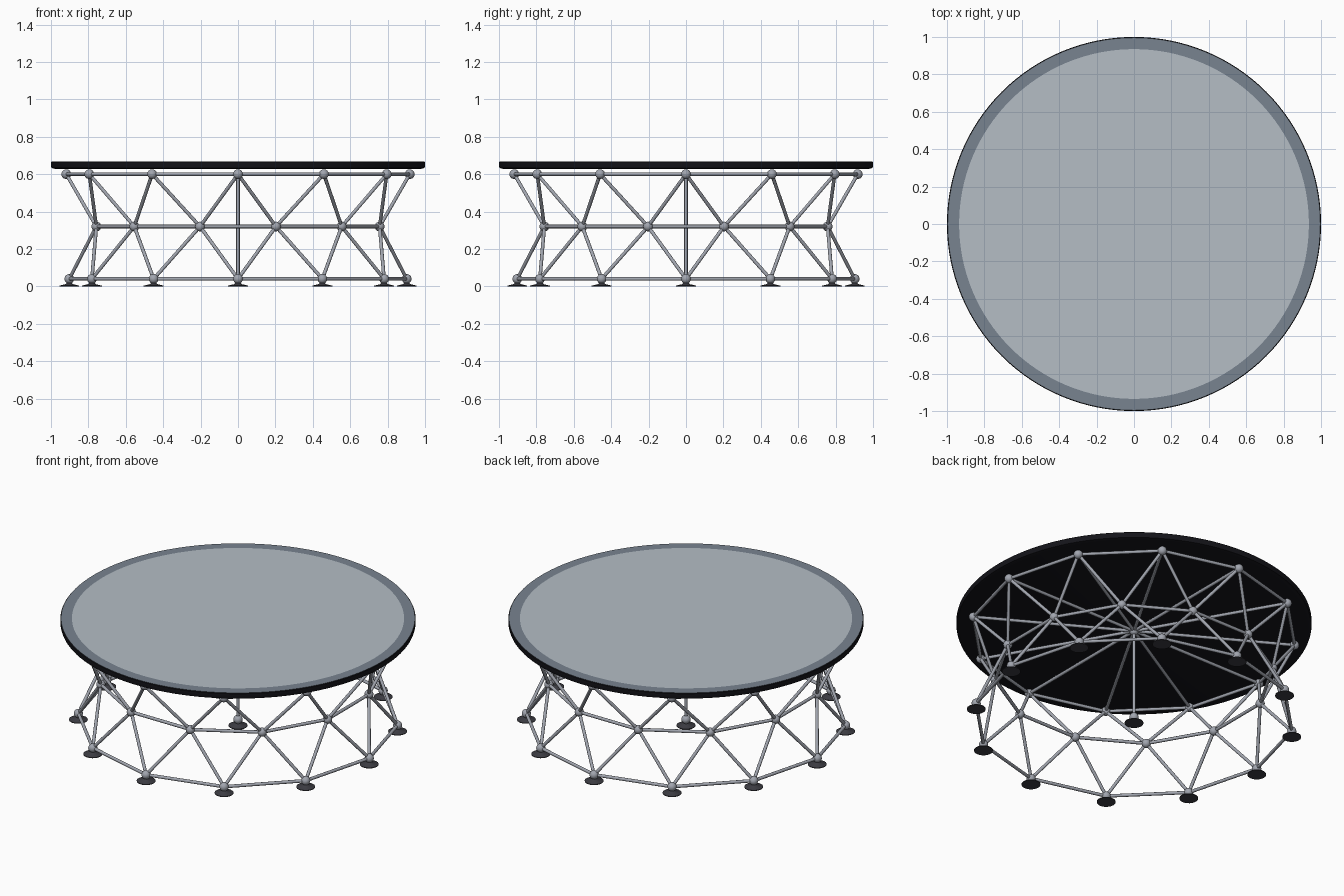
import bpy, bmesh
from math import cos, sin, tau
from mathutils import Vector

cube = bpy.data.objects.get("Cube")
if cube:
    bpy.data.objects.remove(cube)


def material(name, rgb, metallic=0.0):
    m = bpy.data.materials.new(name)
    m.use_nodes = True
    m.diffuse_color = (*rgb, 1)
    bsdf = m.node_tree.nodes["Principled BSDF"]
    bsdf.inputs["Base Color"].default_value = (*rgb, 1)
    bsdf.inputs["Metallic"].default_value = metallic
    bsdf.inputs["Roughness"].default_value = 0.4
    return m


glass = material("pale grey glass", (0.46, 0.51, 0.56))
border = material("slate border", (0.19, 0.23, 0.28))
black = material("black rim", (0.007, 0.007, 0.010))
steel = material("brushed steel", (0.36, 0.38, 0.43))
rubber = material("dark rubber", (0.045, 0.045, 0.055))

N = 12
ROD, BALL = 0.0095, 0.026
Z_TOP, Z_MID, Z_LOW = 0.60, 0.32, 0.04


def finish(name, bm, *mats):
    mesh = bpy.data.meshes.new(name)
    bmesh.ops.recalc_face_normals(bm, faces=bm.faces)
    bm.to_mesh(mesh)
    bm.free()
    ob = bpy.data.objects.new(name, mesh)
    bpy.context.collection.objects.link(ob)
    for m in mats:
        mesh.materials.append(m)
    bpy.ops.object.select_all(action='DESELECT')
    ob.select_set(True)
    bpy.context.view_layer.objects.active = ob
    bpy.ops.object.shade_smooth_by_angle(angle=0.6)
    return ob


def ring(radius, z, shift=0.0):
    return [Vector((radius * cos(tau * (i + shift) / N),
                    radius * sin(tau * (i + shift) / N), z)) for i in range(N)]


def lathe(bm, profile, steps, centre=(0, 0)):
    """Revolve (radius, z) points; the first and last rings are capped.
    Returns one list of faces per profile segment, then the caps."""
    rows = [[bm.verts.new((centre[0] + r * cos(tau * i / steps),
                           centre[1] + r * sin(tau * i / steps), z))
             for i in range(steps)] for r, z in profile]
    bands = []
    for a, b in zip(rows, rows[1:]):
        bands.append([bm.faces.new((a[i], a[(i + 1) % steps],
                                    b[(i + 1) % steps], b[i]))
                      for i in range(steps)])
    caps = [bm.faces.new(rows[0]), bm.faces.new(rows[-1])]
    return bands, caps


def rods(name, pairs, radius=ROD):
    bm = bmesh.new()
    for a, b in pairs:
        d = b - a
        mat = d.to_track_quat('Z', 'Y').to_matrix().to_4x4()
        mat.translation = (a + b) / 2
        bmesh.ops.create_cone(bm, cap_ends=True, segments=12, radius1=radius,
                              radius2=radius, depth=d.length, matrix=mat)
    return finish(name, bm, steel)


def balls(name, points):
    bm = bmesh.new()
    for p in points:
        made = bmesh.ops.create_uvsphere(bm, u_segments=20, v_segments=12, radius=BALL)
        bmesh.ops.translate(bm, verts=made["verts"], vec=p)
    return finish(name, bm, steel)


def closed(points):
    return list(zip(points, points[1:] + points[:1]))


# Round top: black underside and edge, slate border, pale glass centre
bm = bmesh.new()
bands, caps = lathe(bm, [(0.975, 0.627), (0.997, 0.633), (1.0, 0.642),
                         (1.0, 0.664), (0.996, 0.668), (0.935, 0.668)], 128)
for f in bands[-1]:
    f.material_index = 1
caps[1].material_index = 2
finish("table_top", bm, black, border, glass)

# Node positions of the three rings and the central column
top, low = ring(0.918, Z_TOP), ring(0.902, Z_LOW)
mid = ring(0.784, Z_MID, 0.5)
hub, base = Vector((0, 0, Z_TOP)), Vector((0, 0, Z_LOW))

# Ring bars
for name, pts in (("top_ring", top), ("middle_ring", mid), ("bottom_ring", low)):
    rods(name, closed(pts))
    balls(name + "_joints", pts)

# Zigzag braces: every middle joint meets two joints above and two below
for name, pts in (("upper_braces", top), ("lower_braces", low)):
    rods(name, [(m, pts[(i + k) % N]) for i, m in enumerate(mid) for k in (0, 1)])

# Spokes under the top, with the central column
rods("top_spokes", [(hub, p) for p in top])
rods("centre_column", [(base, hub)])
balls("centre_joints", [hub, base])

# Foot pads under each bottom joint and the column
bm = bmesh.new()
for p in low + [base]:
    lathe(bm, [(0.053, 0), (0.053, 0.004), (0.02, 0.012), (0.012, 0.02)], 24, p.xy)
finish("foot_pads", bm, rubber)
